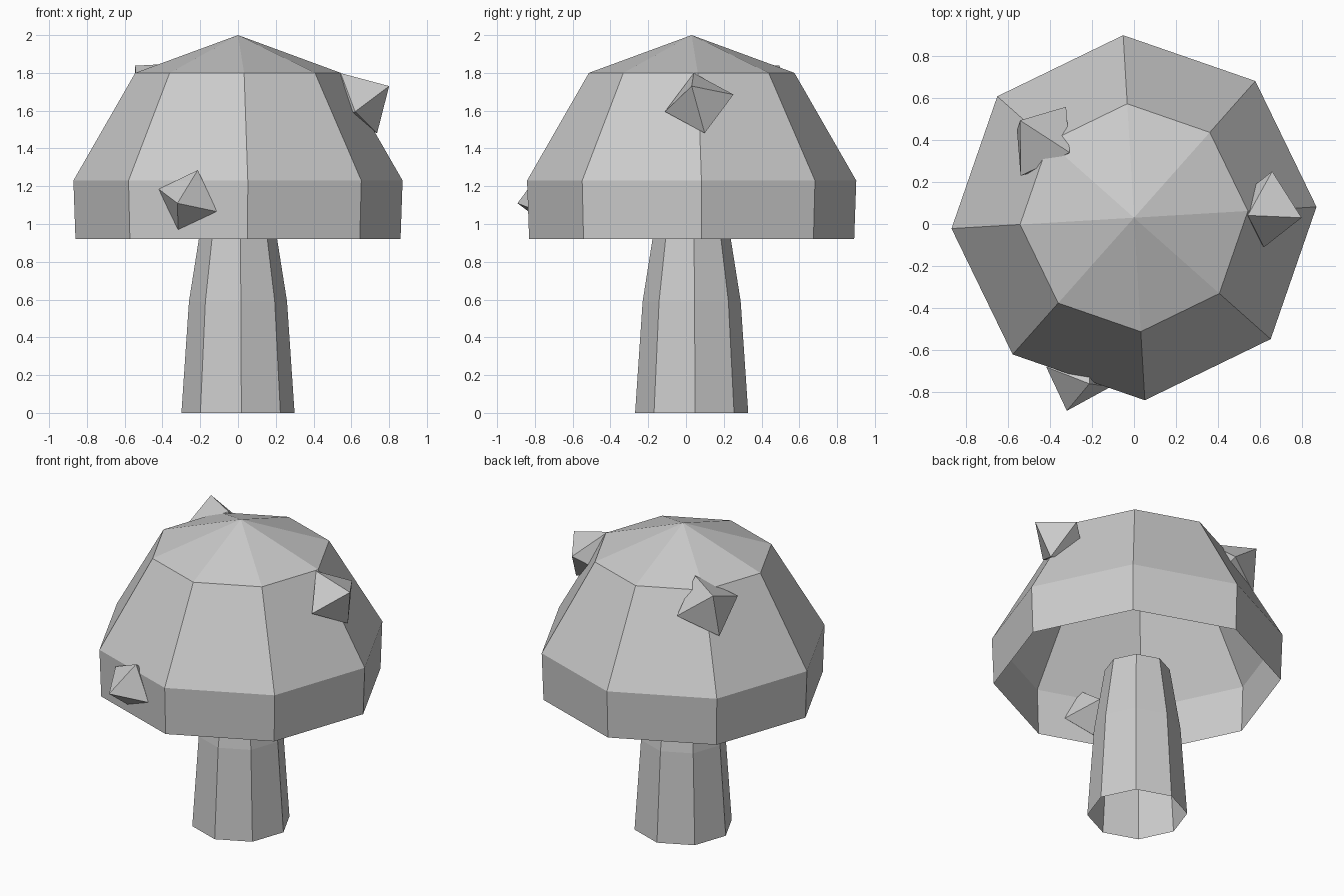
import bpy
from math import sin, cos, radians
from mathutils import Vector, Matrix

if "Cube" in bpy.data.objects:
    bpy.data.objects.remove(bpy.data.objects["Cube"])

SIDES = 8
CENTRE = Vector((0, 0.03, 0))
TURN = radians(3.4)

# one plain grey for every part
grey = bpy.data.materials.new("plain_grey")
grey.use_nodes = True
colour = (0.6, 0.6, 0.6, 1)
grey.diffuse_color = colour
grey.node_tree.nodes["Principled BSDF"].inputs["Base Color"].default_value = colour


def add_object(name, verts, faces):
    mesh = bpy.data.meshes.new(name)
    mesh.from_pydata(verts, [], faces)
    mesh.materials.append(grey)
    obj = bpy.data.objects.new(name, mesh)
    bpy.context.collection.objects.link(obj)
    return obj


def turned_shell(name, profile, apex=None):
    """Open eight-sided shell from (radius, height) rings, with optional tip."""
    verts, faces = [], []
    for radius, z in profile:
        for i in range(SIDES):
            a = TURN + radians(360 / SIDES) * i
            verts.append(CENTRE + Vector((radius * cos(a), radius * sin(a), z)))
    for ring in range(len(profile) - 1):
        for i in range(SIDES):
            j = (i + 1) % SIDES
            low, high = ring * SIDES, (ring + 1) * SIDES
            faces.append((low + i, low + j, high + j, high + i))
    if apex is not None:
        tip = len(verts)
        verts.append(CENTRE + Vector((0, 0, apex)))
        top = tip - SIDES
        faces += [(top + i, top + (i + 1) % SIDES, tip) for i in range(SIDES)]
    return add_object(name, verts, faces)


def octahedron(name, centre, outward, side, radius):
    """Eight-faced wart with one point along outward and one near side."""
    w = Vector(outward).normalized()
    u = Vector(side)
    u = (u - w * u.dot(w)).normalized()
    v = w.cross(u)
    c = Vector(centre)
    ring = [u, v, -u, -v]
    verts = [c + radius * d for d in ring + [w, -w]]
    faces = []
    for i in range(4):
        j = (i + 1) % 4
        faces += [(i, j, 4), (j, i, 5)]
    return add_object(name, verts, faces)


# hollow cap and open stem
turned_shell("cap", [(0.862, 0.92), (0.873, 1.23), (0.545, 1.8)], apex=2.0)
turned_shell("stem", [(0.3, 0), (0.26, 0.59), (0.195, 1.0)])

# warts sunk into the cap
octahedron("front_wart", (-0.265, -0.73, 1.125),
           (-0.055, -0.16, -0.015), (0.155, -0.048, -0.06), 0.172)
octahedron("side_wart", (0.64, 0.07, 1.64),
           (0.16, -0.04, 0.09), (-0.09, -0.03, 0.16), 0.188)
octahedron("back_wart", (-0.433, 0.395, 1.705),
           (-0.117, 0.105, 0.14), (0.123, -0.052, 0.145), 0.2)
